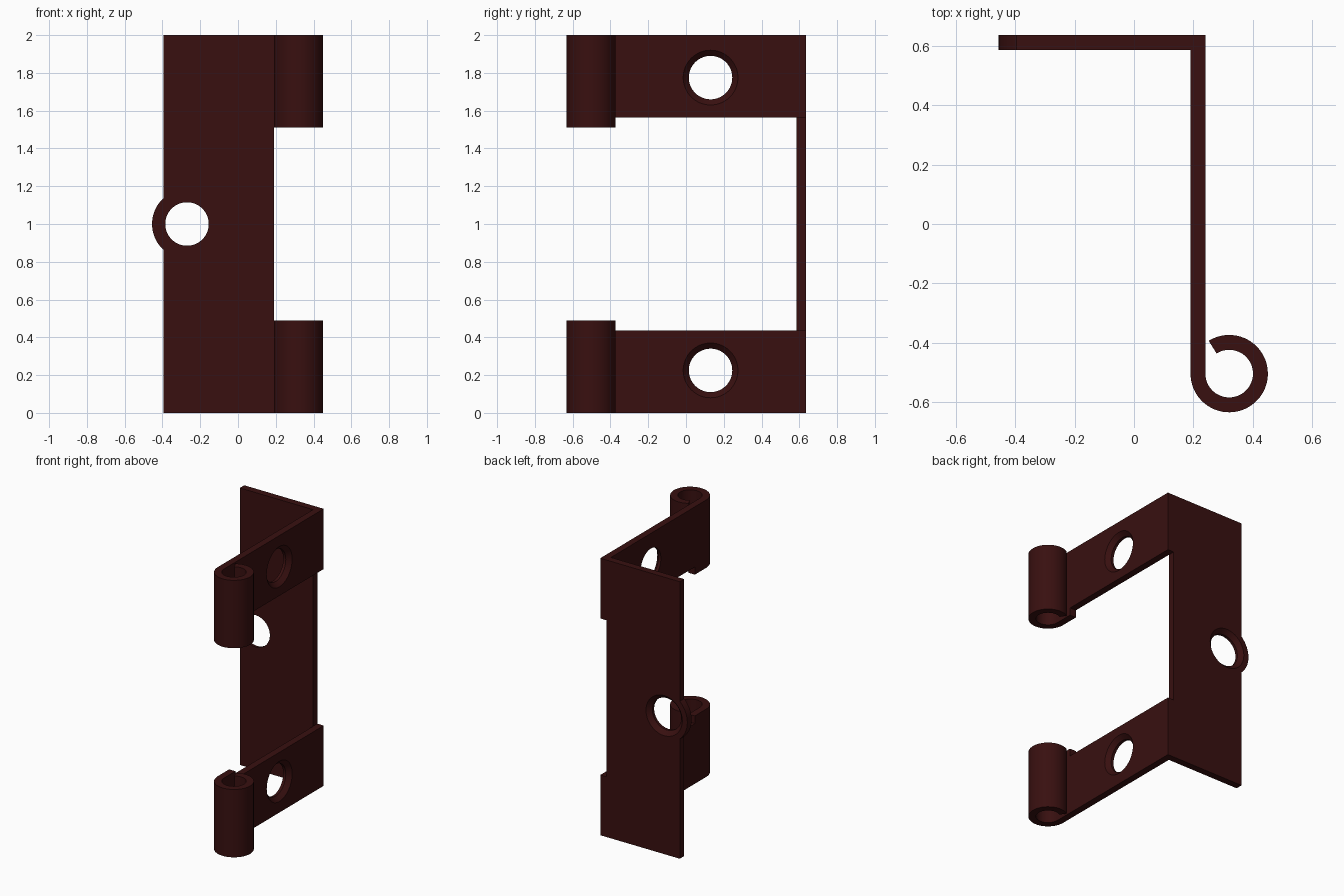
import bpy, bmesh
from math import radians, cos, sin, acos, degrees
from mathutils import Vector

if "Cube" in bpy.data.objects:
    bpy.data.objects.remove(bpy.data.objects["Cube"])

T = 0.05            # sheet thickness
X0, X1 = 0.19, 0.24  # side arm faces
Y1 = 0.635          # back face
YS = -0.372         # where arm meets knuckle
SEG = 64

mat = bpy.data.materials.new("dark_red_metal")
mat.diffuse_color = (0.04, 0.005, 0.005, 1)
mat.use_nodes = True
mat.node_tree.nodes["Principled BSDF"].inputs["Base Color"].default_value = mat.diffuse_color


def arc(cx, cy, r, a0, a1, n):
    """Points along an arc, angles in degrees."""
    angs = [radians(a0 + (a1 - a0) * i / n) for i in range(n + 1)]
    return [(cx + r * cos(a), cy + r * sin(a)) for a in angs]


def finish(bm, name):
    bmesh.ops.recalc_face_normals(bm, faces=bm.faces)
    me = bpy.data.meshes.new(name)
    bm.to_mesh(me)
    bm.free()
    ob = bpy.data.objects.new(name, me)
    bpy.context.collection.objects.link(ob)
    me.materials.append(mat)
    return ob


def prism(name, points, offset):
    """Extrude a closed planar outline along an offset."""
    bm = bmesh.new()
    face = bm.faces.new([bm.verts.new(p) for p in points])
    ext = bmesh.ops.extrude_face_region(bm, geom=[face])
    verts = [g for g in ext["geom"] if isinstance(g, bmesh.types.BMVert)]
    bmesh.ops.translate(bm, verts=verts, vec=offset)
    return finish(bm, name)


def smooth(ob):
    ob.data.shade_smooth()
    ob.data.set_sharp_from_angle(angle=radians(25))


def drill(ob, centre, axis):
    """Cut a countersunk screw hole, wide end facing along the axis."""
    bm = bmesh.new()
    rings = []
    for z, r in ((-0.1, 0.115), (-0.03, 0.115), (0.05, 0.195)):
        rings.append([bm.verts.new((x, y, z)) for x, y in arc(0, 0, r, 0, 360, SEG)[:-1]])
    for a, b in zip(rings, rings[1:]):
        for i in range(SEG):
            j = (i + 1) % SEG
            bm.faces.new((a[i], a[j], b[j], b[i]))
    bm.faces.new(rings[0])
    bm.faces.new(rings[-1])
    rot = Vector(axis).to_track_quat('Z', 'Y').to_matrix()
    for v in bm.verts:
        v.co = rot @ v.co + Vector(centre)
    cutter = finish(bm, "hole_cutter")
    mod = ob.modifiers.new("hole", 'BOOLEAN')
    mod.operation = 'DIFFERENCE'
    mod.solver = 'EXACT'
    mod.object = cutter
    dg = bpy.context.evaluated_depsgraph_get()
    me = bpy.data.meshes.new_from_object(ob.evaluated_get(dg))
    ob.modifiers.clear()
    ob.data = me
    bpy.data.objects.remove(cutter)
    smooth(ob)


# back plate with a rounded tab around its screw hole
a = degrees(acos(0.125 / 0.185))
outline = [(X0, 0), (X0, 2), (-0.395, 2)] + arc(-0.27, 1, 0.185, 180 - a, 180 + a, 24) + [(-0.395, 0)]
plate = prism("back_plate", [(x, Y1 - T, z) for x, z in outline], (0, T, 0))
drill(plate, (-0.27, Y1, 1), (0, 1, 0))

# rolled knuckle profile: short straight piece, then the curl
cx, cy = 0.32, -0.503
curl = ([(X0, YS)] + arc(cx, cy, 0.13, 180, 482, 60)
        + arc(cx, cy, 0.08, 482, 180, 60) + [(X1, YS)])

for side, top in (("lower", False), ("upper", True)):
    def zz(h):
        return 2 - h if top else h
    s = -1 if top else 1

    # flat arm with screw hole
    arm = prism(side + "_arm", [(X0, YS, zz(0)), (X1, YS, zz(0)), (X1, Y1, zz(0)), (X0, Y1, zz(0))],
                (0, 0, 0.435 * s))
    drill(arm, (X1, 0.13, zz(0.225)), (1, 0, 0))

    # rolled knuckle
    knuckle = prism(side + "_knuckle", [(x, y, zz(0)) for x, y in curl], (0, 0, 0.49 * s))
    smooth(knuckle)
